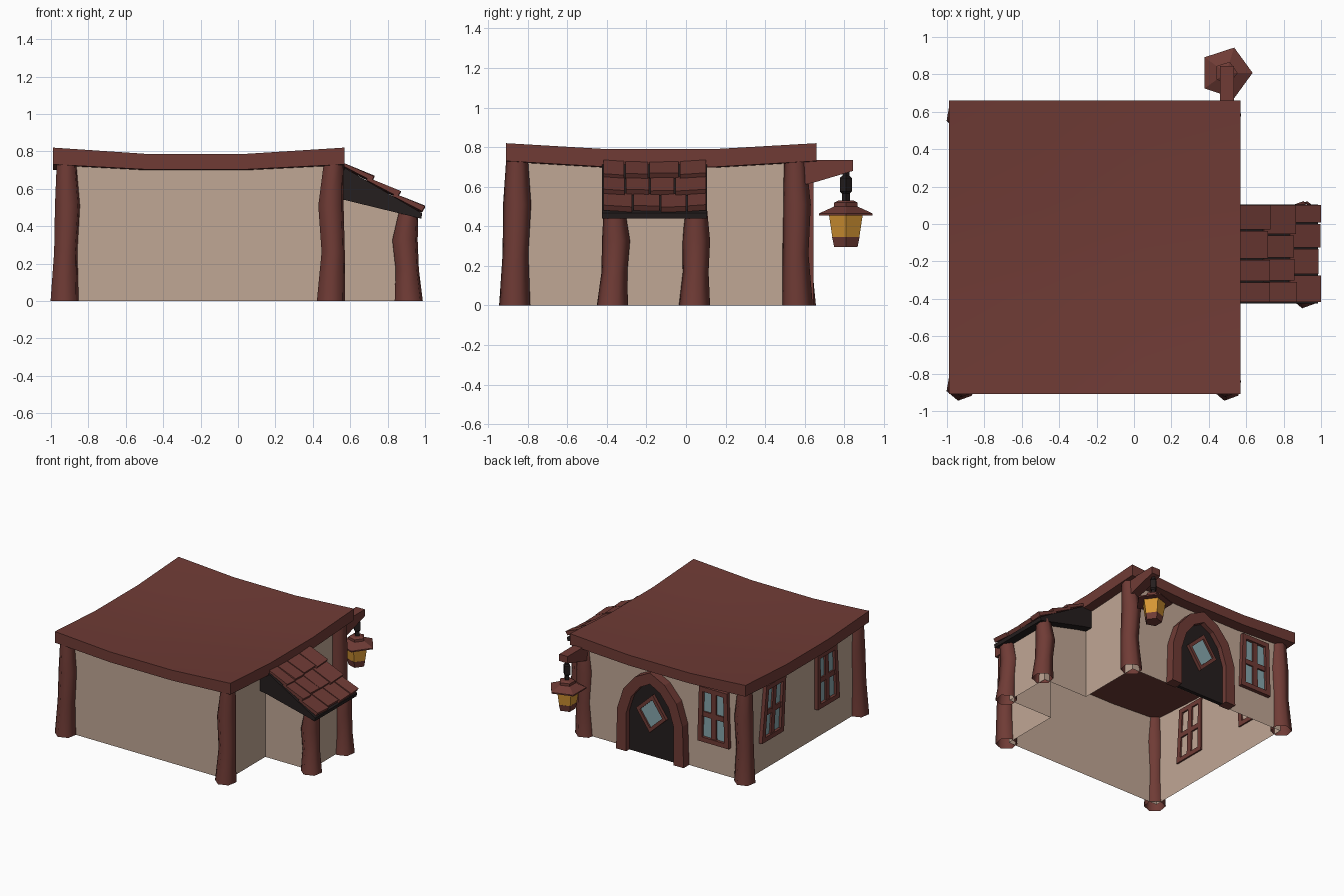
import bpy, bmesh, math, random

if "Cube" in bpy.data.objects:
    bpy.data.objects.remove(bpy.data.objects["Cube"])

random.seed(4)


def material(name, rgb):
    m = bpy.data.materials.new(name)
    m.diffuse_color = (*rgb, 1)
    m.use_nodes = True
    m.node_tree.nodes["Principled BSDF"].inputs["Base Color"].default_value = m.diffuse_color
    return m


WOOD = material("red brown wood", (0.16, 0.044, 0.036))
PLASTER = material("beige plaster", (0.53, 0.385, 0.30))
DARK = material("dark timber", (0.018, 0.013, 0.013))
GLASS = material("pale blue glass", (0.24, 0.38, 0.41))
AMBER = material("amber glass", (0.68, 0.31, 0.035))


def finish(name, bm, mat, recalc=True):
    if recalc:
        bmesh.ops.recalc_face_normals(bm, faces=bm.faces)
    me = bpy.data.meshes.new(name)
    bm.to_mesh(me)
    bm.free()
    me.materials.append(mat)
    ob = bpy.data.objects.new(name, me)
    bpy.context.collection.objects.link(ob)
    return ob


def prism(bm, pts, place, w0, w1):
    """Extrude a 2D outline from w0 to w1, positioned by place(u, v, w)."""
    a = [bm.verts.new(place(u, v, w0)) for u, v in pts]
    b = [bm.verts.new(place(u, v, w1)) for u, v in pts]
    bm.faces.new(a)
    bm.faces.new(b[::-1])
    for i in range(len(pts)):
        j = (i + 1) % len(pts)
        bm.faces.new((a[i], b[i], b[j], a[j]))


def band(bm, outer, inner, place, w0, w1, closed=True):
    """Flat frame between two outlines."""
    n = len(outer)
    rows = [[bm.verts.new(place(u, v, w)) for u, v in pts]
            for pts, w in ((outer, w0), (outer, w1), (inner, w1), (inner, w0))]
    for i in range(n if closed else n - 1):
        j = (i + 1) % n
        for k in range(4):
            r, s = rows[k], rows[(k + 1) % 4]
            bm.faces.new((r[i], r[j], s[j], s[i]))
    if not closed:
        for i in (0, n - 1):
            bm.faces.new([r[i] for r in rows])


def rings(name, levels, sides, mat, turn=0.0, smooth=False, caps=True):
    """Stack of polygon rings (x, y, z, radius)."""
    bm = bmesh.new()
    loops = []
    for x, y, z, r in levels:
        loops.append([bm.verts.new((x + r * math.cos(turn + math.tau * k / sides),
                                    y + r * math.sin(turn + math.tau * k / sides), z))
                      for k in range(sides)])
    for a, b in zip(loops, loops[1:]):
        for k in range(sides):
            j = (k + 1) % sides
            bm.faces.new((a[k], a[j], b[j], b[k])).smooth = smooth
    if caps:
        bm.faces.new(loops[0][::-1])
        bm.faces.new(loops[-1])
    return finish(name, bm, mat, recalc=False)


def rect(u0, u1, v0, v1):
    return [(u0, v0), (u1, v0), (u1, v1), (u0, v1)]


# plaster walls: one open sheet around the house and the annex, without floor
XL, XR, YF, YB = -0.92, 0.495, -0.84, 0.575
path = [(XL, YF, 0.74), (XR, YF, 0.74), (XR, -0.36, 0.74), (XR, -0.36, 0.60), (0.89, -0.36, 0.49),
        (0.89, 0.04, 0.49), (XR, 0.04, 0.60), (XR, 0.04, 0.74), (XR, YB, 0.74), (XL, YB, 0.74)]
bm = bmesh.new()
lo = [bm.verts.new((x, y, 0)) for x, y, z in path]
hi = [bm.verts.new(p) for p in path]
for i in range(len(path)):
    j = (i + 1) % len(path)
    if path[i][:2] != path[j][:2]:
        bm.faces.new((lo[i], lo[j], hi[j], hi[i]))
finish("walls", bm, PLASTER, recalc=False)

# sagging roof slab
bm = bmesh.new()
xs, ys = (-0.99, -0.5, 0.05, 0.57), (-0.91, -0.4, 0.14, 0.66)
grid = [[bm.verts.new((x, y, 0.82 - 0.033 * (i in (1, 2)) - 0.03 * (j in (1, 2))))
         for j, y in enumerate(ys)] for i, x in enumerate(xs)]
for i in range(3):
    for j in range(3):
        bm.faces.new((grid[i][j], grid[i + 1][j], grid[i + 1][j + 1], grid[i][j + 1]))
ret = bmesh.ops.extrude_face_region(bm, geom=bm.faces[:])
for e in ret["geom"]:
    if isinstance(e, bmesh.types.BMVert):
        e.co.z -= 0.083 + 0.007 * (abs(e.co.x + 0.21) > 0.5)
bmesh.ops.recalc_face_normals(bm, faces=bm.faces)
for f in bm.faces:
    f.smooth = abs(f.normal.z) > 0.5
for e in bm.edges:
    e.smooth = all(f.smooth for f in e.link_faces)
finish("house_roof", bm, WOOD)


# crooked hexagonal posts, open underneath
def post(name, x, y, h, dx, dy):
    radii = ((0, 0.08), (0.35, 0.066), (0.68, 0.072), (1, 0.055))
    rings(name, [(x + a, y + b, h * t, r) for (t, r), a, b in zip(radii, dx, dy)], 6,
          WOOD, turn=0.35, smooth=True, caps=False)


post("front_left_post", -0.927, -0.866, 0.75, (0, 0.006, 0.016, 0.01), (0, 0.004, 0.012, 0.012))
post("front_right_post", 0.497, -0.866, 0.75, (0, 0.012, 0.0, 0.015), (0, 0.004, 0.012, 0.012))
post("back_left_post", -0.927, 0.578, 0.75, (0, 0.006, 0.016, 0.01), (0, -0.012, -0.012, -0.02))
post("back_right_post", 0.497, 0.562, 0.75, (0, 0.012, 0.0, 0.015), (0, -0.008, -0.002, -0.01))
post("annex_front_post", 0.913, -0.372, 0.48, (0, -0.008, -0.02, 0), (0, 0.01, 0.018, 0.01))
post("annex_back_post", 0.913, 0.043, 0.48, (0, -0.008, -0.02, 0), (0, 0.006, 0.008, 0.01))

# annex roof: dark wedge
bm = bmesh.new()
prism(bm, [(0.49, 0.76), (0.56, 0.718), (0.985, 0.468), (0.98, 0.44), (0.57, 0.54), (0.49, 0.555)],
      lambda u, v, w: (u, w, v), -0.425, 0.105)
finish("annex_roof_base", bm, DARK)

# annex roof shingles: three overlapping rows of uneven widths
bm = bmesh.new()
for row in range(3):
    t0, t1 = max(0, row / 3 - 0.03), min(1, (row + 1) / 3 + 0.03)
    cuts = [-0.42 + 0.525 * k / 4 + (random.uniform(-0.04, 0.04) if 0 < k < 4 else 0)
            for k in range(5)]
    for a, b in zip(cuts, cuts[1:]):
        end = t1 - random.uniform(0, 0.05)
        lift = random.uniform(0, 0.008)

        def place(t, h, y):
            sag = 0.012 * (1 - ((y + 0.16) / 0.27) ** 2)
            return (0.56 + 0.42 * t + 0.52 * h, y, 0.726 - 0.254 * t + 0.856 * h - sag)
        prism(bm, [(t0, -0.002), (end, 0.01), (end, 0.036 + lift), (t0, 0.014)],
              place, a + 0.004, b - 0.004)
finish("annex_shingles", bm, WOOD)


# windows: frame with cross bars and a glass plate
def window(name, place, lean):
    def pl(u, v, w):
        return place(u * (1 - 0.25 * (v - 0.45)) + lean * (v - 0.45), v, w)
    bm = bmesh.new()
    band(bm, rect(-0.132, 0.132, 0.235, 0.675), rect(-0.095, 0.095, 0.272, 0.638), pl, -0.012, 0.03)
    prism(bm, rect(-0.022, 0.022, 0.26, 0.65), pl, -0.012, 0.022)
    prism(bm, rect(-0.11, 0.11, 0.435, 0.475), pl, -0.012, 0.02)
    finish(name + "_frame", bm, WOOD)
    bm = bmesh.new()
    prism(bm, rect(-0.11, 0.11, 0.25, 0.65), pl, 0.002, 0.008)
    finish(name + "_glass", bm, GLASS)


window("back_window", lambda u, v, w: (-0.663 + u, YB + w, v), 0.0)
window("left_window_rear", lambda u, v, w: (XL - w, 0.23 + u, v), -0.1)
window("left_window_front", lambda u, v, w: (XL - w, -0.45 + u, v), 0.04)


# arched door on the back wall
def on_door(u, v, w):
    return (-0.13 + u, YB + w, v)


def arch(half):
    return half + [(-u, v) for u, v in half[-2::-1]]


outer = arch([(0.30, 0), (0.29, 0.33), (0.235, 0.5), (0.13, 0.62), (0, 0.685)])
inner = arch([(0.21, 0), (0.21, 0.31), (0.165, 0.45), (0.09, 0.545), (0, 0.595)])
bm = bmesh.new()
band(bm, outer, inner, on_door, -0.01, 0.07, closed=False)
finish("door_frame", bm, WOOD)
bm = bmesh.new()
prism(bm, inner, on_door, 0.002, 0.03)
finish("door_panel", bm, DARK)


def diamond(r):
    return [(r * math.cos(a), 0.35 + 1.15 * r * math.sin(a))
            for a in (0.1 + k * math.pi / 2 for k in range(4))]


bm = bmesh.new()
band(bm, diamond(0.135), diamond(0.1), on_door, 0.025, 0.055)
finish("door_window_frame", bm, WOOD)
bm = bmesh.new()
prism(bm, diamond(0.105), on_door, 0.034, 0.042)
finish("door_window_glass", bm, GLASS)

# lantern bracket
bm = bmesh.new()
prism(bm, [(0.56, 0.735), (0.845, 0.735), (0.845, 0.68), (0.66, 0.625), (0.56, 0.60)],
      lambda u, v, w: (w, u, v), 0.46, 0.535)
finish("lantern_bracket", bm, WOOD)

# hanging lantern with five sides
LX, LY = 0.492, 0.808


def lantern(name, prof, mat, sides=5):
    rings(name, [(LX, LY, z, r) for z, r in prof], sides, mat)


lantern("lantern_chain", [(0.52, 0.02), (0.565, 0.02), (0.575, 0.03), (0.645, 0.03), (0.655, 0.018),
                          (0.70, 0.018)], DARK, 4)
lantern("lantern_cap", [(0.455, 0.142), (0.465, 0.142), (0.50, 0.062), (0.52, 0.062), (0.53, 0.04)], WOOD)
lantern("lantern_glass", [(0.34, 0.071), (0.46, 0.09)], AMBER)
lantern("lantern_base", [(0.295, 0.062), (0.345, 0.073)], WOOD)
